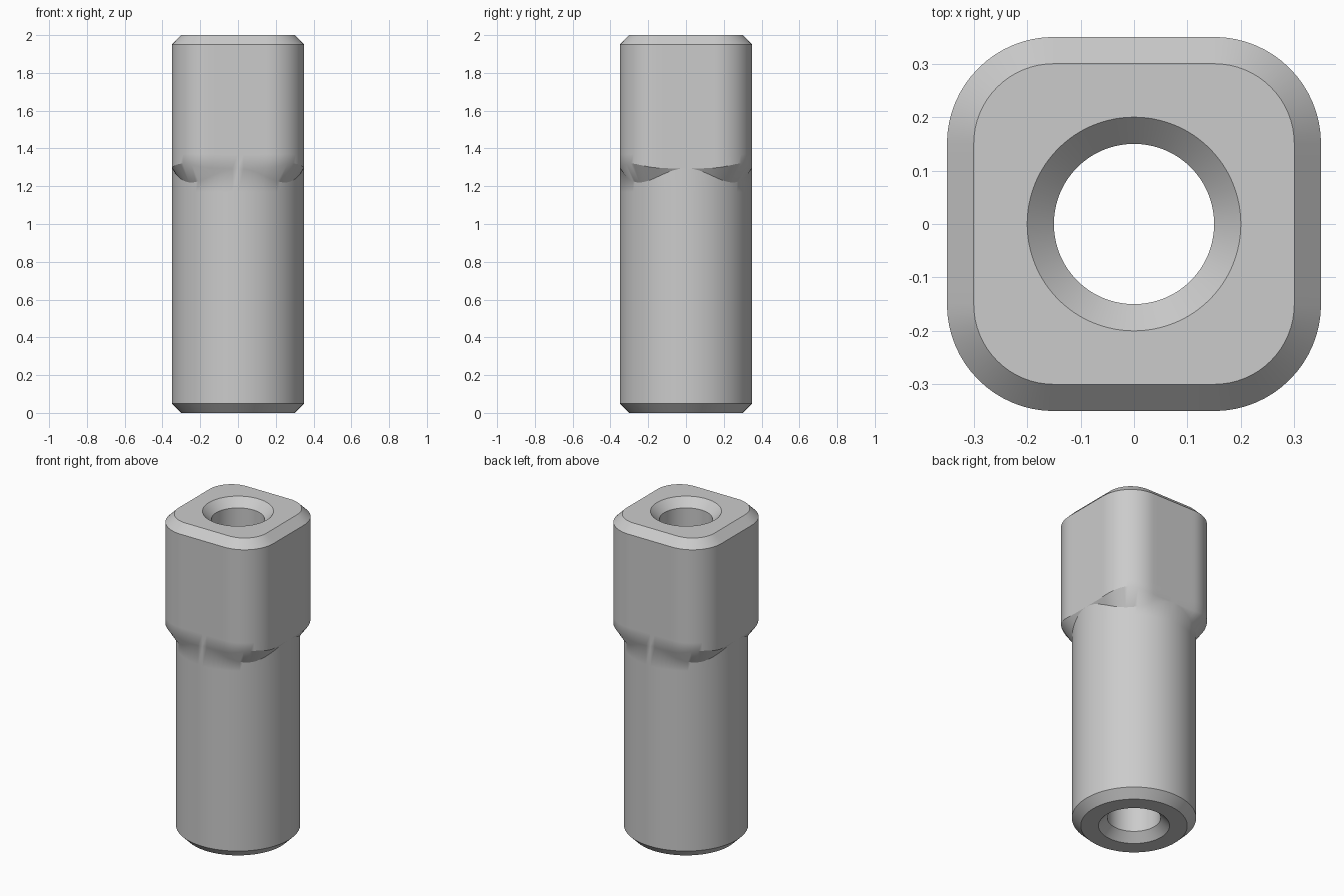
import bpy, bmesh
from math import sin, cos, pi, atan2, hypot

if "Cube" in bpy.data.objects:
    bpy.data.objects.remove(bpy.data.objects["Cube"])

HALF, FLAT = 0.35, 0.15       # half width, and half length of the flat sides
ARC, SIDE = 16, 10            # segments per rounded corner and per flat side


def square(half):
    """Rounded square outline with fixed corner centres."""
    pts = []
    for k in range(4):
        c, s = round(cos(k * pi / 2)), round(sin(k * pi / 2))
        quarter = [(half, -FLAT + 2 * FLAT * i / SIDE) for i in range(SIDE)]
        r = half - FLAT
        quarter += [(FLAT + r * cos(a), FLAT + r * sin(a))
                    for a in (pi / 2 * i / ARC for i in range(ARC))]
        pts += [(x * c - y * s, x * s + y * c) for x, y in quarter]
    return pts


ANGLES = [atan2(y, x) for x, y in square(HALF)]


def circle(r):
    return [(r * cos(a), r * sin(a)) for a in ANGLES]


def corner(x, y):
    """0 at the middle of a side, 1 on the diagonals."""
    return (2 * x * y / hypot(x, y) ** 2) ** 2


def shank_edge(x, y):
    return 1.295 - 0.075 * corner(x, y)


def head_edge(x, y):
    return 1.295 + 0.025 * corner(x, y) ** 4


def level(z):
    return lambda x, y: z


def always(x, y):
    return True


def never(x, y):
    return False


# Closed loft: outline, height rule, and where its edge is sharp
rings = [
    (circle(0.20), level(0), always),                 # bottom countersink
    (circle(0.30), level(0), always),                 # bottom face
    (circle(HALF), level(0.05), always),              # shank
    (circle(HALF), level(1.17), never),
    (circle(HALF), shank_edge, lambda x, y: abs(y) < 1.4 * abs(x)),
    (square(HALF), head_edge, lambda x, y: abs(y) < abs(x)),
    (square(HALF), level(1.37), never),               # square head
    (square(HALF), level(1.95), always),
    (square(0.30), level(2), always),                 # top face
    (circle(0.20), level(2), always),                 # top countersink
    (circle(0.15), level(1.95), always),              # bore
    (circle(0.15), level(0.05), always),
]

bm = bmesh.new()
loops = [[bm.verts.new((x, y, z(x, y))) for x, y in pts] for pts, z, _ in rings]
n = len(ANGLES)
for a, b in zip(loops, loops[1:] + loops[:1]):
    for i in range(n):
        j = (i + 1) % n
        bm.faces.new((a[i], a[j], b[j], b[i])).smooth = True
for loop, (_, _, sharp) in zip(loops, rings):
    for i in range(n):
        u, v = loop[i], loop[(i + 1) % n]
        mid = (u.co + v.co) / 2
        bm.edges.get((u, v)).smooth = not sharp(mid.x, mid.y)
# Head and shank touch at the middle of each side
bmesh.ops.remove_doubles(bm, verts=bm.verts, dist=0.0001)
bmesh.ops.recalc_face_normals(bm, faces=bm.faces)

mesh = bpy.data.meshes.new("square_head_sleeve")
bm.to_mesh(mesh)
bm.free()
sleeve = bpy.data.objects.new("square_head_sleeve", mesh)
bpy.context.collection.objects.link(sleeve)

grey = bpy.data.materials.new("light_grey")
grey.use_nodes = True
colour = (0.6, 0.6, 0.6, 1)
grey.diffuse_color = colour
grey.node_tree.nodes["Principled BSDF"].inputs["Base Color"].default_value = colour
mesh.materials.append(grey)
